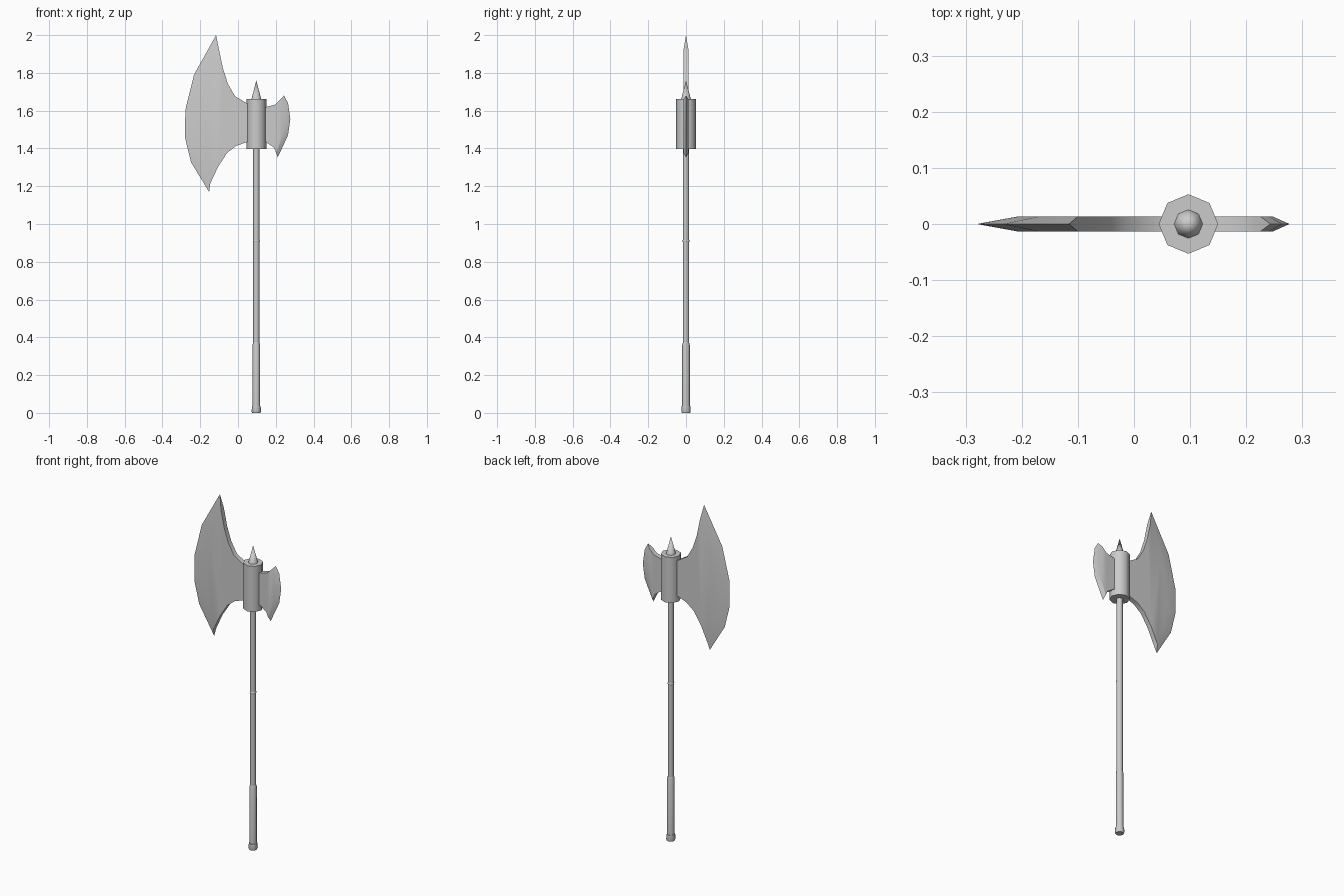
import bpy, bmesh, math

if "Cube" in bpy.data.objects:
    bpy.data.objects.remove(bpy.data.objects["Cube"], do_unlink=True)

AXIS_X = 0.097   # shaft axis
HALF = 0.0135    # half thickness of the blades

steel = bpy.data.materials.new("grey_steel")
steel.use_nodes = True
COLOUR = (0.6, 0.6, 0.6, 1)
steel.diffuse_color = COLOUR
steel.node_tree.nodes["Principled BSDF"].inputs["Base Color"].default_value = COLOUR


def finish(name, bm, angle):
    bmesh.ops.recalc_face_normals(bm, faces=bm.faces[:])
    mesh = bpy.data.meshes.new(name)
    bm.to_mesh(mesh)
    bm.free()
    mesh.materials.append(steel)
    obj = bpy.data.objects.new(name, mesh)
    bpy.context.collection.objects.link(obj)
    bpy.ops.object.select_all(action="DESELECT")
    obj.select_set(True)
    bpy.context.view_layer.objects.active = obj
    bpy.ops.object.shade_smooth_by_angle(angle=math.radians(angle))
    return obj


def lathe(name, profile, sides=8):
    """Eight-sided turned part from (radius, height) pairs; zero radius is a point."""
    bm = bmesh.new()
    rings = []
    for r, z in profile:
        if r == 0:
            rings.append([bm.verts.new((AXIS_X, 0, z))] * sides)
        else:
            turn = [math.tau * i / sides for i in range(sides)]
            rings.append([bm.verts.new((AXIS_X + r * math.cos(a), r * math.sin(a), z))
                          for a in turn])
    for low, high in zip(rings, rings[1:]):
        for i in range(sides):
            j = (i + 1) % sides
            loop = list(dict.fromkeys((low[i], low[j], high[j], high[i])))
            bm.faces.new(loop)
    for ring in (rings[0], rings[-1]):
        if ring[0] != ring[1]:
            bm.faces.new(ring)
    return finish(name, bm, 50)


def blade(name, edge, ridge, back):
    """Blade with a sharp edge, a bevel up to the ridge, and a flat-walled back.
    All lists run from top to bottom as (x, z) pairs."""
    bm = bmesh.new()
    sharp = [bm.verts.new((x, 0, z)) for x, z in edge]
    flats = []
    for y in (-HALF, HALF):
        crest = [bm.verts.new((x, y, z)) for x, z in ridge]
        rear = [bm.verts.new((x, y, z)) for x, z in back]
        for i in range(len(edge) - 1):
            bm.faces.new((sharp[i], sharp[i + 1], crest[i + 1], crest[i]))
        bm.faces.new(crest + rear[::-1])
        flats.append([crest[0]] + rear + [crest[-1]])
    front, behind = flats
    for i in range(len(front) - 1):
        bm.faces.new((front[i], front[i + 1], behind[i + 1], behind[i]))
    for end in (0, -1):
        bm.faces.new((front[end], behind[end], sharp[end]))
    bmesh.ops.triangulate(bm, faces=[f for f in bm.faces if len(f.verts) > 4])
    return finish(name, bm, 30)


# Handle
lathe("pommel", [(0.022, 0), (0.025, 0.008), (0.023, 0.036)])
lathe("grip", [(0.02, 0.03), (0.02, 0.36), (0.017, 0.372)])
lathe("shaft", [(0.0165, 0.36), (0.0165, 1.41)])
lathe("shaft_ring", [(0.0165, 0.904), (0.019, 0.91), (0.0165, 0.916)])

# Head
lathe("socket", [(0.053, 1.398), (0.053, 1.662)])
lathe("top_spike", [(0.026, 1.66), (0.0, 1.76)])

blade("large_blade",
      edge=[(-0.116, 2.0), (-0.233, 1.79), (-0.279, 1.603),
            (-0.28, 1.455), (-0.249, 1.328), (-0.153, 1.169)],
      ridge=[(-0.1, 1.92), (-0.168, 1.75), (-0.205, 1.595),
             (-0.206, 1.46), (-0.186, 1.345), (-0.147, 1.215)],
      back=[(-0.079, 1.82), (-0.053, 1.741), (-0.016, 1.677), (0.048, 1.638),
            (AXIS_X, 1.63), (AXIS_X, 1.44), (0.048, 1.434), (-0.011, 1.413),
            (-0.058, 1.376), (-0.106, 1.302), (-0.136, 1.238)])

blade("small_blade",
      edge=[(0.243, 1.68), (0.265, 1.64), (0.277, 1.556), (0.265, 1.471), (0.21, 1.352)],
      ridge=[(0.225, 1.66), (0.239, 1.63), (0.247, 1.556), (0.239, 1.48), (0.202, 1.377)],
      back=[(0.196, 1.632), (0.148, 1.619), (AXIS_X, 1.619),
            (AXIS_X, 1.434), (0.148, 1.434), (0.19, 1.405)])
